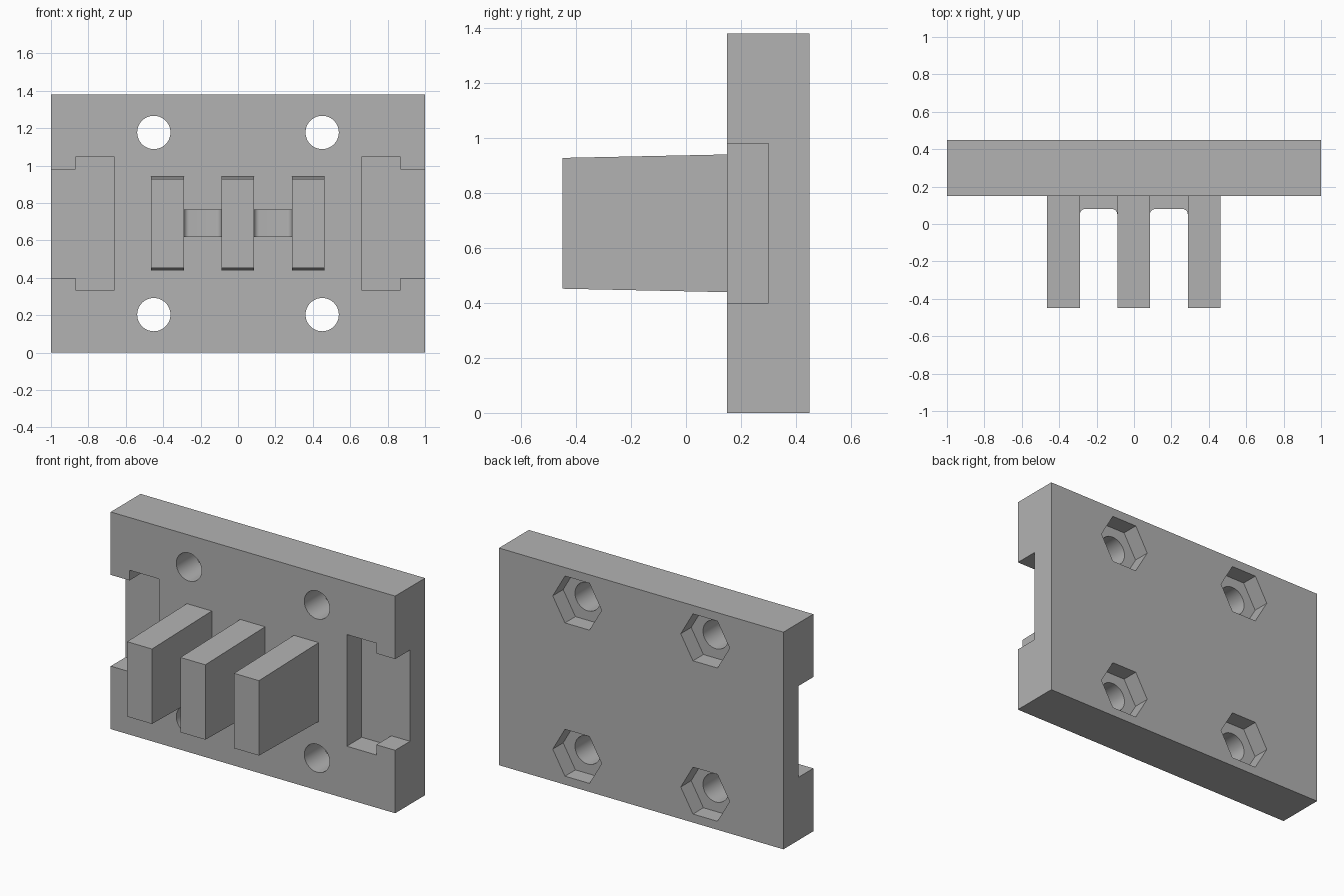
import bpy, bmesh, math
from mathutils import Vector

cube = bpy.data.objects.get("Cube")
if cube:
    bpy.data.objects.remove(cube, do_unlink=True)

grey = bpy.data.materials.new("mid_grey")
grey.use_nodes = True
colour = (0.448, 0.448, 0.448, 1)
grey.diffuse_color = colour
grey.node_tree.nodes["Principled BSDF"].inputs["Base Color"].default_value = colour


def prism(name, outline, axis, low, high):
    """Extrude a 2D outline along an axis; outline uses the other two axes in order."""
    def place(p, d):
        co = list(p)
        co.insert(axis, d)
        return Vector(co)
    bm = bmesh.new()
    ends = [[bm.verts.new(place(p, d)) for p in outline] for d in (low, high)]
    for ring in ends:
        bm.faces.new(ring)
    n = len(outline)
    for i in range(n):
        j = (i + 1) % n
        bm.faces.new((ends[0][i], ends[0][j], ends[1][j], ends[1][i]))
    bmesh.ops.recalc_face_normals(bm, faces=bm.faces)
    mesh = bpy.data.meshes.new(name)
    bm.to_mesh(mesh)
    bm.free()
    mesh.materials.append(grey)
    obj = bpy.data.objects.new(name, mesh)
    bpy.context.collection.objects.link(obj)
    return obj


def activate(obj):
    bpy.ops.object.select_all(action='DESELECT')
    obj.select_set(True)
    bpy.context.view_layer.objects.active = obj


def cut(target, cutter):
    cutter.hide_render = True
    activate(target)
    mod = target.modifiers.new("cut", 'BOOLEAN')
    mod.operation = 'DIFFERENCE'
    mod.solver = 'EXACT'
    mod.object = cutter
    bpy.ops.object.modifier_apply(modifier=mod.name)
    bpy.data.objects.remove(cutter, do_unlink=True)


def circle(cx, cy, r, n):
    return [(cx + r * math.cos(math.tau * i / n), cy + r * math.sin(math.tau * i / n))
            for i in range(n)]


# Mounting plate
FRONT, BACK, TOP = 0.15, 0.45, 1.38
plate = prism("mounting_plate", [(-1, 0), (1, 0), (1, TOP), (-1, TOP)], 1, FRONT, BACK)

# T-shaped side slots, open to the front and the plate ends
slot = [(0.66, 0.335), (0.868, 0.335), (0.868, 0.4), (1.1, 0.4),
        (1.1, 0.98), (0.868, 0.98), (0.868, 1.045), (0.66, 1.045)]
for side in (-1, 1):
    cut(plate, prism("slot_cutter", [(side * x, z) for x, z in slot], 1, 0.05, 0.3))

# Bolt holes with hexagonal nut pockets at the back
for x in (-0.45, 0.45):
    for z in (0.203, 1.177):
        cut(plate, prism("hole_cutter", circle(x, z, 0.089, 48), 1, 0.05, 0.55))
        cut(plate, prism("nut_cutter", circle(x, z, 0.172, 6), 1, 0.345, 0.55))
activate(plate)
bpy.ops.object.shade_smooth_by_angle(angle=math.radians(25))

# Three tapered hinge fins
fin = [(-0.45, 0.452), (0.17, 0.439), (0.17, 0.941), (-0.45, 0.928)]
for label, x in (("right", -0.377), ("middle", -0.002), ("left", 0.375)):
    prism(label + "_fin", fin, 0, x - 0.0875, x + 0.0875)

# Filleted webs between the fins
R, WEB = 0.028, 0.08
for label, x0, x1 in (("right", -0.2895, -0.0895), ("left", 0.0855, 0.2875)):
    arc = [math.radians(a) for a in range(0, 91, 15)]
    near = [(x0 + R - R * math.cos(a), WEB - R + R * math.sin(a)) for a in arc]
    far = [(x0 + x1 - x, y) for x, y in reversed(near)]
    web = prism(label + "_web", near + far + [(x1, 0.17), (x0, 0.17)], 2, 0.618, 0.764)
    activate(web)
    bpy.ops.object.shade_smooth_by_angle(angle=math.radians(25))
